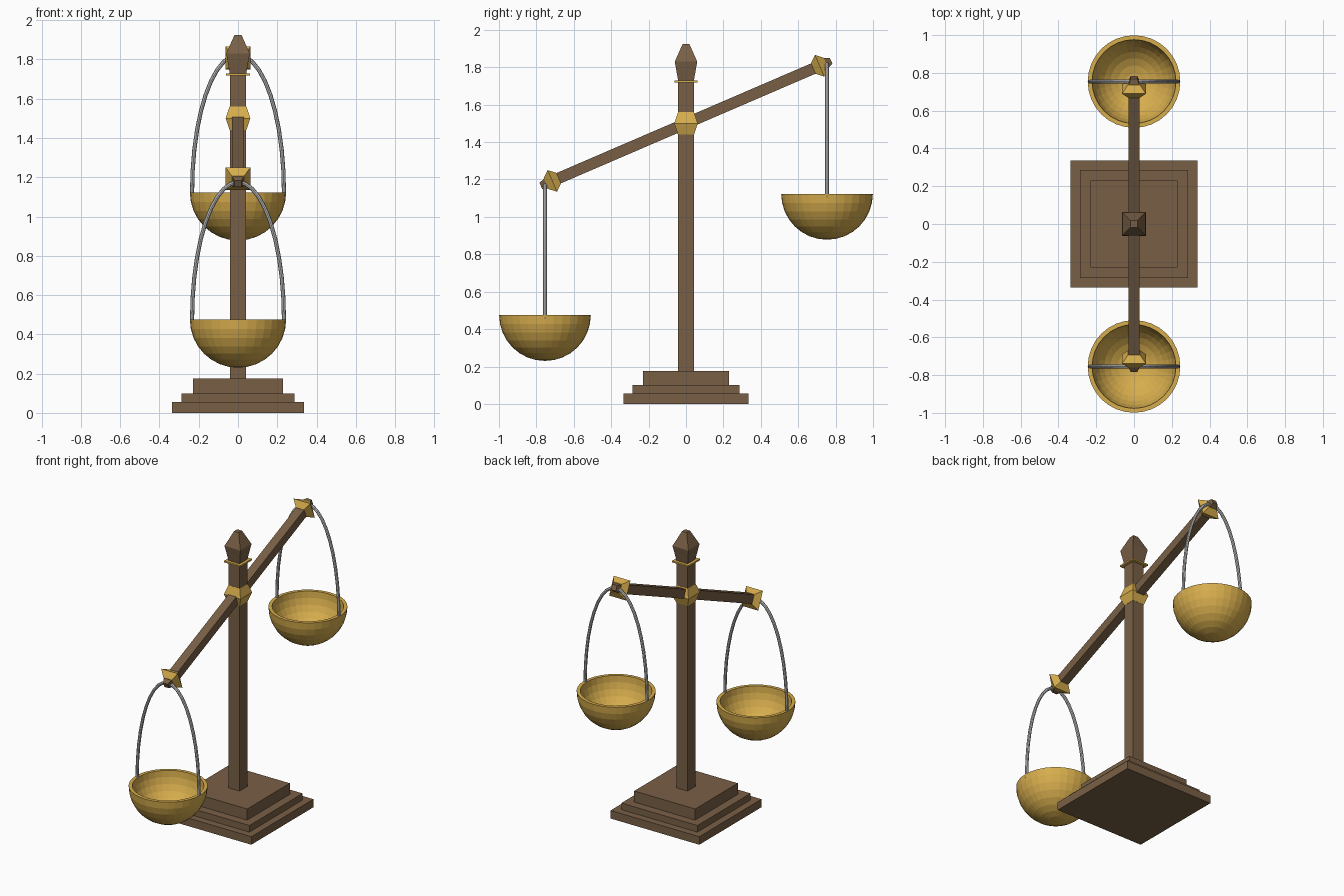
import bpy, bmesh, math
from mathutils import Matrix, Vector

if "Cube" in bpy.data.objects:
    bpy.data.objects.remove(bpy.data.objects["Cube"])


def material(name, rgb):
    m = bpy.data.materials.new(name)
    m.diffuse_color = (*rgb, 1)
    m.use_nodes = True
    m.node_tree.nodes["Principled BSDF"].inputs["Base Color"].default_value = m.diffuse_color
    return m


WOOD = material("brown wood", (0.19, 0.115, 0.06))
GOLD = material("gold", (0.68, 0.42, 0.075))
STEEL = material("grey metal", (0.54, 0.54, 0.54))


def finish(name, bm, mat, matrix=Matrix()):
    bmesh.ops.recalc_face_normals(bm, faces=bm.faces)
    me = bpy.data.meshes.new(name)
    bm.to_mesh(me)
    bm.free()
    me.materials.append(mat)
    ob = bpy.data.objects.new(name, me)
    ob.matrix_world = matrix
    bpy.context.collection.objects.link(ob)
    return ob


def square_loft(name, profile, mat, matrix=Matrix()):
    """Square cross-sections along z: profile is (half width, height)."""
    bm = bmesh.new()
    rings = [[bm.verts.new((sx * h, sy * h, z)) for sx, sy in
              ((-1, -1), (1, -1), (1, 1), (-1, 1))] for h, z in profile]
    for a, b in zip(rings, rings[1:]):
        for i in range(4):
            j = (i + 1) % 4
            bm.faces.new((a[i], a[j], b[j], b[i]))
    bm.faces.new(rings[0][::-1])
    bm.faces.new(rings[-1])
    return finish(name, bm, mat, matrix)


# Stepped base
for i, (h, z0, z1) in enumerate(((0.335, 0, 0.055), (0.287, 0.055, 0.1), (0.23, 0.1, 0.176))):
    square_loft(f"base_step_{i + 1}", ((h, z0), (h, z1)), WOOD)

# Post, finial and gold collars
square_loft("post", ((0.042, 0.176), (0.042, 1.73)), WOOD)
square_loft("finial", ((0.042, 1.728), (0.06, 1.83), (0.018, 1.925)), WOOD)
square_loft("finial_ring", ((0.062, 1.718), (0.062, 1.728)), GOLD)
square_loft("centre_collar", ((0.043, 1.44), (0.063, 1.5), (0.043, 1.56)), GOLD)

# Tilted beam with tapered tips, and a collar near each end
TILT = math.radians(23.3)
beam = Matrix.Translation((0, 0, 1.5)) @ Matrix.Rotation(TILT - math.pi / 2, 4, 'X')
square_loft("beam", ((0.018, -0.845), (0.028, -0.815), (0.03, -0.8),
                     (0.03, 0.8), (0.028, 0.815), (0.018, 0.845)), WOOD, beam)
for side, s in (("low", -1), ("high", 1)):
    c = 0.778 * s
    square_loft(f"{side}_beam_collar", ((0.031, c - 0.037), (0.063, c), (0.031, c + 0.037)),
                GOLD, beam)


def pan(name, loc):
    """Hollow half-sphere bowl with a flat rim."""
    bm = bmesh.new()
    R, r, n, seg = 0.245, 0.222, 8, 32
    arc = [math.pi / 2 * i / n for i in range(n + 1)]
    pts = [(R * math.sin(a), 0, -R * math.cos(a)) for a in arc]
    pts += [(r * math.sin(a), 0, -r * math.cos(a)) for a in reversed(arc)]
    vs = [bm.verts.new(p) for p in pts]
    es = [bm.edges.new(e) for e in zip(vs, vs[1:])]
    bmesh.ops.spin(bm, geom=vs + es, cent=(0, 0, 0), axis=(0, 0, 1),
                   angle=2 * math.pi, steps=seg)
    bmesh.ops.remove_doubles(bm, verts=bm.verts, dist=1e-4)
    return finish(name, bm, GOLD, Matrix.Translation(loc))


def handle(name, loc):
    """Half-ellipse wire swept with a round section."""
    bm = bmesh.new()
    A, H, rad, n, k = 0.234, 0.70, 0.0105, 20, 8
    rings = []
    for i in range(-1, n + 2):
        t = math.pi * min(max(i, 0), n) / n
        c = Vector((A * math.cos(t), 0, H * math.sin(t)))
        tan = Vector((-A * math.sin(t), 0, H * math.cos(t))).normalized()
        if i in (-1, n + 1):       # short ends below the rim
            c.z = -0.02
        side = Vector((tan.z, 0, -tan.x))
        rings.append([bm.verts.new(c + rad * (side * math.cos(2 * math.pi * j / k)
                      + Vector((0, 1, 0)) * math.sin(2 * math.pi * j / k))) for j in range(k)])
    for a, b in zip(rings, rings[1:]):
        for j in range(k):
            bm.faces.new((a[j], a[(j + 1) % k], b[(j + 1) % k], b[j]))
    bm.faces.new(rings[0])
    bm.faces.new(rings[-1])
    return finish(name, bm, STEEL, Matrix.Translation(loc))


# Hanging pans
for side, s in (("low", -1), ("high", 1)):
    loc = (0, 0.754 * s, 0.799 + 0.324 * s)
    pan(f"{side}_pan", loc)
    handle(f"{side}_pan_handle", loc)
